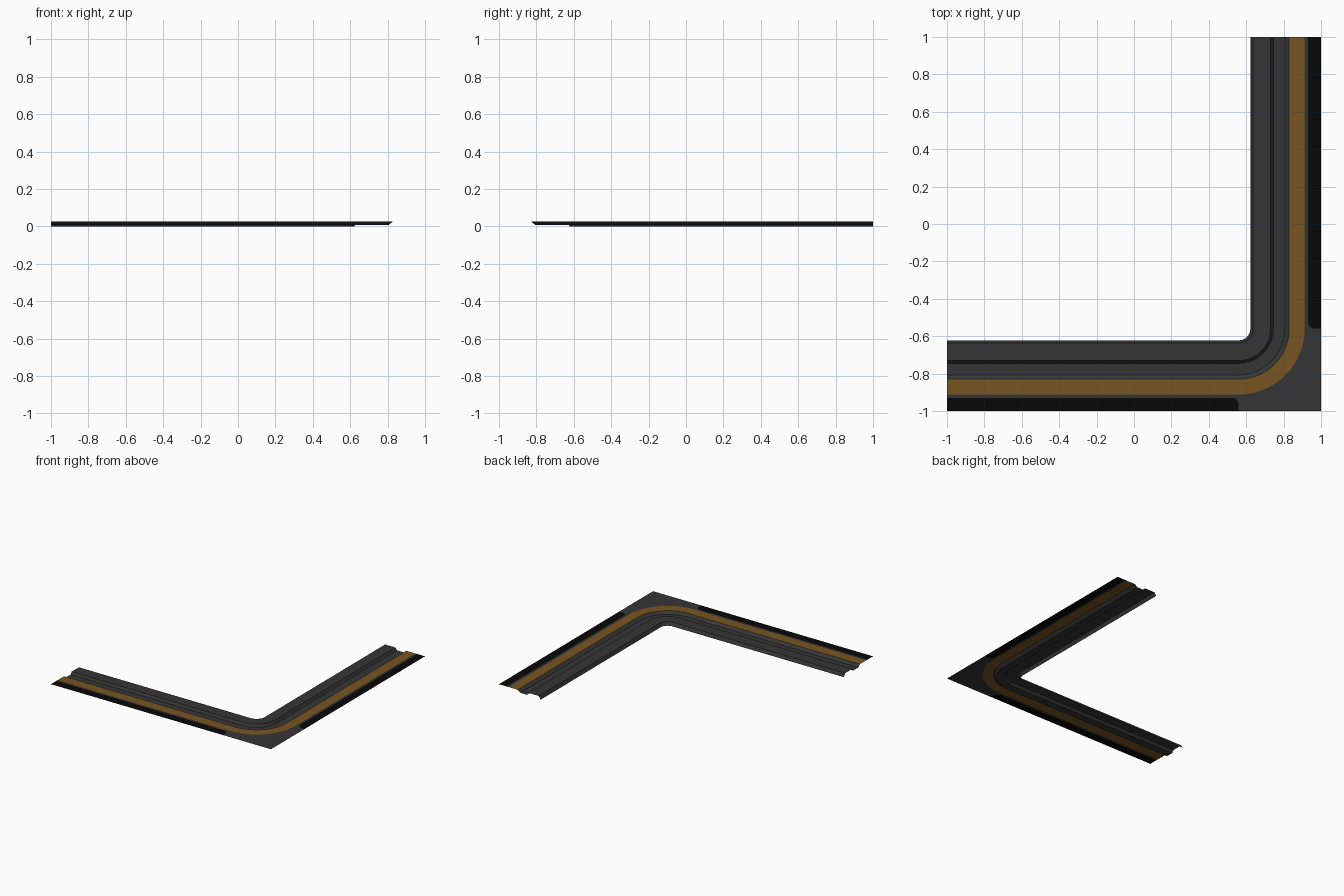
import bpy, bmesh, math

if "Cube" in bpy.data.objects:
    bpy.data.objects.remove(bpy.data.objects["Cube"])

C = 0.56          # bend centre sits at (C, -C)
TOP, DIP = 0.027, 0.008
SEG = 16          # arc segments (even, so one lands on the outer corner)


def material(name, rgb):
    m = bpy.data.materials.new(name)
    m.diffuse_color = (*rgb, 1)
    m.use_nodes = True
    m.node_tree.nodes["Principled BSDF"].inputs["Base Color"].default_value = m.diffuse_color
    return m


GREY = material("asphalt grey", (0.036, 0.036, 0.036))
BROWN = material("ochre brown", (0.190, 0.094, 0.015))
BLACK = material("near black", (0.0025, 0.0025, 0.0025))

# Stations along the path: (kind, value); straight values are distance past the bend
ENDS = [0.01, 0.03, 0.06, 1 + C]
STATIONS = [("in", d) for d in reversed(ENDS)]
STATIONS += [("arc", -math.pi / 2 + math.pi / 2 * i / SEG) for i in range(SEG + 1)]
STATIONS += [("out", d) for d in ENDS]


def place(station, o, square=False):
    """Point at offset o from the origin axes along the L-shaped path."""
    kind, v = station
    if kind == "in":
        return C - v, -o
    if kind == "out":
        return o, -C + v
    r = o - C
    if square:
        r /= max(abs(math.cos(v)), abs(math.sin(v)))
    return C + r * math.cos(v), -C + r * math.sin(v)


def verge_edge(station):
    """Inner boundary of the black verge, rounded where it stops at the bend."""
    kind, v = station
    if kind == "arc":
        return 0.957
    return 0.940 if v < 0.02 else 0.929


def sweep(name, profile, mats, rule=lambda row, a, b: 0):
    """Sweep (offset, height) points along the path; offset may be a function."""
    bm = bmesh.new()
    cols = []
    for s in STATIONS:
        col = []
        for o, z in profile:
            off = o(s) if callable(o) else o
            col.append(bm.verts.new((*place(s, off, off == 1.0), z)))
        cols.append(col)
    for i in range(len(cols) - 1):
        for r in range(len(profile) - 1):
            f = bm.faces.new((cols[i][r], cols[i][r + 1],
                              cols[i + 1][r + 1], cols[i + 1][r]))
            f.normal_update()
            if f.normal.z < 0:
                f.normal_flip()
            f.material_index = rule(r, STATIONS[i], STATIONS[i + 1])
    me = bpy.data.meshes.new(name)
    bm.to_mesh(me)
    bm.free()
    for m in mats:
        me.materials.append(m)
    ob = bpy.data.objects.new(name, me)
    bpy.context.collection.objects.link(ob)
    bpy.ops.object.select_all(action='DESELECT')
    ob.select_set(True)
    bpy.context.view_layer.objects.active = ob
    bpy.ops.object.shade_smooth_by_angle(angle=math.radians(25))
    return ob


# Raised inner walkway with its outer and inner kerb faces
sweep("inner_walkway", [(0.622, 0), (0.637, TOP), (0.730, TOP), (0.745, DIP)], [GREY])
# Sunken channel and the slope up out of it
sweep("gutter_channel", [(0.745, DIP), (0.806, DIP), (0.830, TOP)], [GREY])
# Coloured band
sweep("brown_band", [(0.830, TOP), (0.912, TOP)], [BROWN])
# Outer margin: grey strip and square corner, black beside the straights
sweep("outer_verge", [(0.912, TOP), (verge_edge, TOP), (1.0, TOP)], [GREY, BLACK],
      lambda r, a, b: int(r == 1 and not (a[0] == "arc" and b[0] == "arc")))
